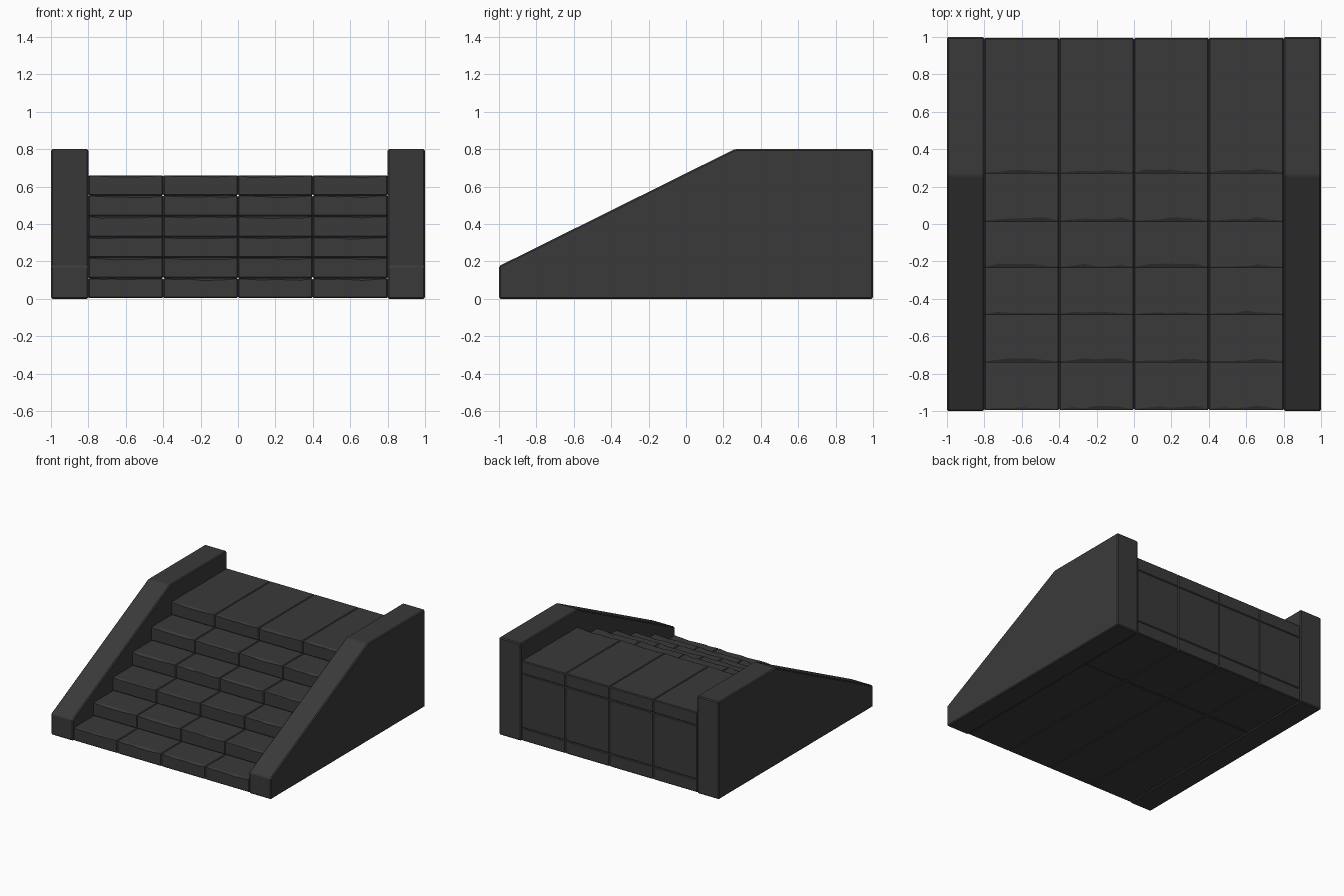
import bpy, bmesh, random

if "Cube" in bpy.data.objects:
    bpy.data.objects.remove(bpy.data.objects["Cube"])

random.seed(4)
stone = bpy.data.materials.new("dark_stone")
stone.diffuse_color = (0.042, 0.042, 0.042, 1)
stone.use_nodes = True
stone.node_tree.nodes["Principled BSDF"].inputs["Base Color"].default_value = stone.diffuse_color
B = 0.006  # chamfer on every stone edge


def finish(name, bm):
    bmesh.ops.recalc_face_normals(bm, faces=bm.faces)
    me = bpy.data.meshes.new(name)
    bm.to_mesh(me)
    bm.free()
    me.materials.append(stone)
    ob = bpy.data.objects.new(name, me)
    bpy.context.collection.objects.link(ob)
    return ob


def section(y0, y1, z0, z1, d):
    # side profile of a stone; d is how worn the front top edge is
    return [(y0 + B, z0), (y1 - B, z0), (y1, z0 + B), (y1, z1 - B),
            (y1 - B, z1), (y0 + 2 * d, z1), (y0, z1 - d), (y0, z0 + B)]


def stone_block(name, x0, x1, y0, y1, z0, z1, worn=False):
    # loft profiles along x, with smaller ones at both ends as chamfers
    bm = bmesh.new()
    inner = [x0 + B + (x1 - x0 - 2 * B) * i / 6 for i in range(7)]
    if not worn:
        inner = [inner[0], inner[-1]]
    stations = [(x0, B)] + [(x, 0) for x in inner] + [(x1, B)]
    rings = []
    for i, (x, s) in enumerate(stations):
        d = B / 2
        if worn and 1 < i < len(stations) - 2:
            d = random.uniform(0.004, 0.012)
        pts = section(y0 + s, y1 - s, z0 + s, z1 - s, d)
        rings.append([bm.verts.new((x, y, z)) for y, z in pts])
    for a, b in zip(rings, rings[1:]):
        for k in range(8):
            n = (k + 1) % 8
            bm.faces.new((a[k], a[n], b[n], b[k]))
    bm.faces.new(rings[0])
    bm.faces.new(rings[-1])
    return finish(name, bm)


# sloped side walls
def side_wall(name, x0, x1):
    profile = [(-1, 0), (1, 0), (1, 0.8), (0.26, 0.8), (-1, 0.175)]
    bm = bmesh.new()
    face = bm.faces.new([bm.verts.new((x0, y, z)) for y, z in profile])
    ext = bmesh.ops.extrude_face_region(bm, geom=[face])
    moved = [v for v in ext["geom"] if isinstance(v, bmesh.types.BMVert)]
    bmesh.ops.translate(bm, verts=moved, vec=(x1 - x0, 0, 0))
    ob = finish(name, bm)
    bev = ob.modifiers.new("chamfer", "BEVEL")
    bev.width = 0.008
    bev.segments = 1
    bev.limit_method = "ANGLE"
    bev.angle_limit = 0.3


side_wall("left_wall", -1.0, -0.8)
side_wall("right_wall", 0.8, 1.0)

# steps and backing stones, four columns wide
fronts = [-0.995, -0.74, -0.487, -0.235, 0.012, 0.27]
tops = [0.11, 0.22, 0.33, 0.442, 0.553, 0.66]
for c in range(4):
    x0 = -0.8 + 0.4 * c
    x1 = x0 + 0.4
    for i, (y, z) in enumerate(zip(fronts, tops)):
        back = 0.995 if i == 5 else 0.38
        low = tops[i - 1] if i else 0.004
        stone_block(f"step_{i + 1}_{c + 1}", x0, x1, y, back, low, z, worn=True)
    stone_block(f"back_base_{c + 1}", x0, x1, 0.38, 0.995, 0.004, 0.11)
    stone_block(f"back_panel_{c + 1}", x0, x1, 0.38, 0.995, 0.11, 0.553)
